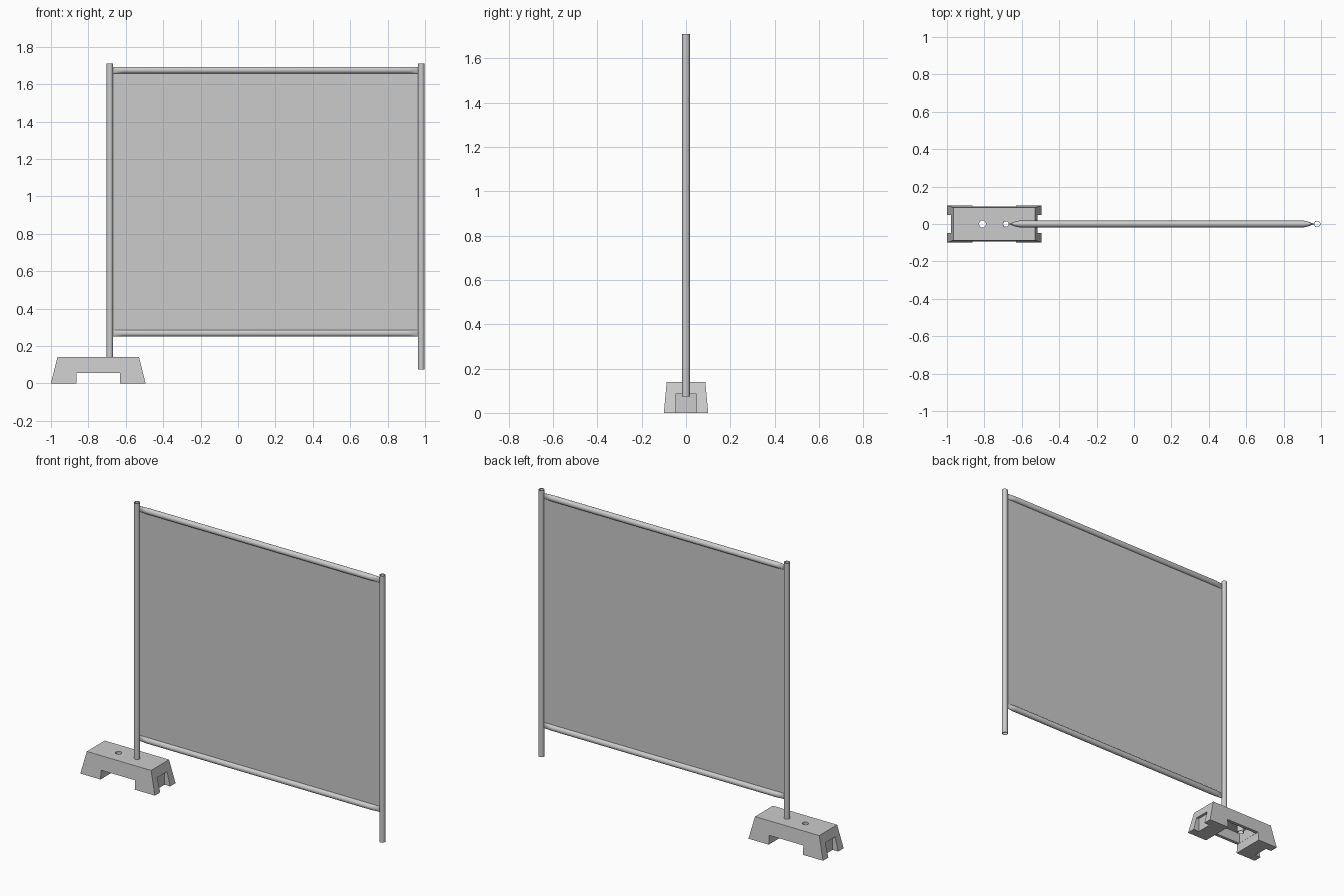
import bpy, bmesh, math

if "Cube" in bpy.data.objects:
    bpy.data.objects.remove(bpy.data.objects["Cube"])

POSTS = (-0.685, 0.98)
SIDES = 24


def finish(name, bm, smooth=False):
    me = bpy.data.meshes.new(name)
    bmesh.ops.recalc_face_normals(bm, faces=bm.faces)
    bm.to_mesh(me)
    bm.free()
    ob = bpy.data.objects.new(name, me)
    bpy.context.collection.objects.link(ob)
    if smooth:
        bpy.ops.object.select_all(action='DESELECT')
        ob.select_set(True)
        bpy.context.view_layer.objects.active = ob
        bpy.ops.object.shade_smooth_by_angle(angle=math.radians(35))
    return ob


def loft(name, rings, closed=False, smooth=False):
    """Skin a list of rings; closed joins last to first, otherwise caps the ends."""
    bm = bmesh.new()
    vs = [[bm.verts.new(p) for p in r] for r in rings]
    n = len(vs[0])
    pairs = list(zip(vs, vs[1:])) + ([(vs[-1], vs[0])] if closed else [])
    for a, b in pairs:
        for i in range(n):
            j = (i + 1) % n
            bm.faces.new((a[i], a[j], b[j], b[i]))
    if not closed:
        bm.faces.new(vs[0])
        bm.faces.new(vs[-1])
    return finish(name, bm, smooth)


def circle(x, r, z):
    return [(x + r * math.cos(math.tau * i / SIDES),
             r * math.sin(math.tau * i / SIDES), z) for i in range(SIDES)]


def pipe(name, x, r, ri, z0, z1):
    return loft(name, [circle(x, r, z0), circle(x, r, z1),
                       circle(x, ri, z1), circle(x, ri, z0)], True, True)


def rect(x0, x1, y, z):
    return [(x0, -y, z), (x1, -y, z), (x1, y, z), (x0, y, z)]


def box(name, x0, x1, y, z0, z1):
    return loft(name, [rect(x0, x1, y, z0), rect(x0, x1, y, z1)])


# Upright posts, open tubes
for label, x in zip(("left", "right"), POSTS):
    pipe(label + "_post", x, 0.017, 0.0145, 0.075, 1.71)

# Horizontal rails with pinched ends
for label, z in (("lower", 0.268), ("upper", 1.675)):
    rings = []
    for x, sy in ((-0.672, 0.05), (-0.66, 0.2), (-0.635, 0.75), (-0.615, 1),
                  (0.91, 1), (0.93, 0.75), (0.955, 0.2), (0.967, 0.05)):
        rings.append([(x, 0.0175 * sy * math.cos(math.tau * i / SIDES),
                       z + 0.0175 * math.sin(math.tau * i / SIDES)) for i in range(SIDES)])
    loft(label + "_rail", rings, smooth=True)

# Infill panel
bm = bmesh.new()
bm.faces.new([bm.verts.new(p) for p in ((-0.67, 0, 0.268), (0.965, 0, 0.268),
                                        (0.965, 0, 1.675), (-0.67, 0, 1.675))])
finish("mesh_panel", bm)

# Tapered foot block
base = loft("base_block", [rect(-1, -0.494, 0.1, 0), rect(-0.965, -0.529, 0.087, 0.14)])

# Cutters: cross channel, underside pocket, end recesses, post holes
cutters = [
    box("cut_channel", -0.863, -0.631, 0.2, -0.1, 0.055),
    box("cut_pocket", -0.862, -0.632, 0.075, -0.09, 0.12),
    box("cut_left_recess", -1.1, -0.962, 0.048, -0.1, 0.085),
    box("cut_right_recess", -0.532, -0.4, 0.048, -0.1, 0.085),
    loft("cut_free_hole", [circle(-0.81, 0.018, 0.05), circle(-0.81, 0.018, 0.2)]),
    loft("cut_post_hole", [circle(POSTS[0], 0.0172, 0.05), circle(POSTS[0], 0.0172, 0.2)]),
]
for c in cutters:
    c.hide_render = True
    m = base.modifiers.new(c.name, 'BOOLEAN')
    m.object = c
    m.operation = 'DIFFERENCE'
    m.solver = 'EXACT'
bpy.context.view_layer.update()
deps = bpy.context.evaluated_depsgraph_get()
cut_mesh = bpy.data.meshes.new_from_object(base.evaluated_get(deps))
base.modifiers.clear()
base.data = cut_mesh
for c in cutters:
    bpy.data.objects.remove(c)

# Sleeve hanging below the free hole
pipe("free_hole_sleeve", -0.81, 0.0205, 0.018, 0.075, 0.138)
